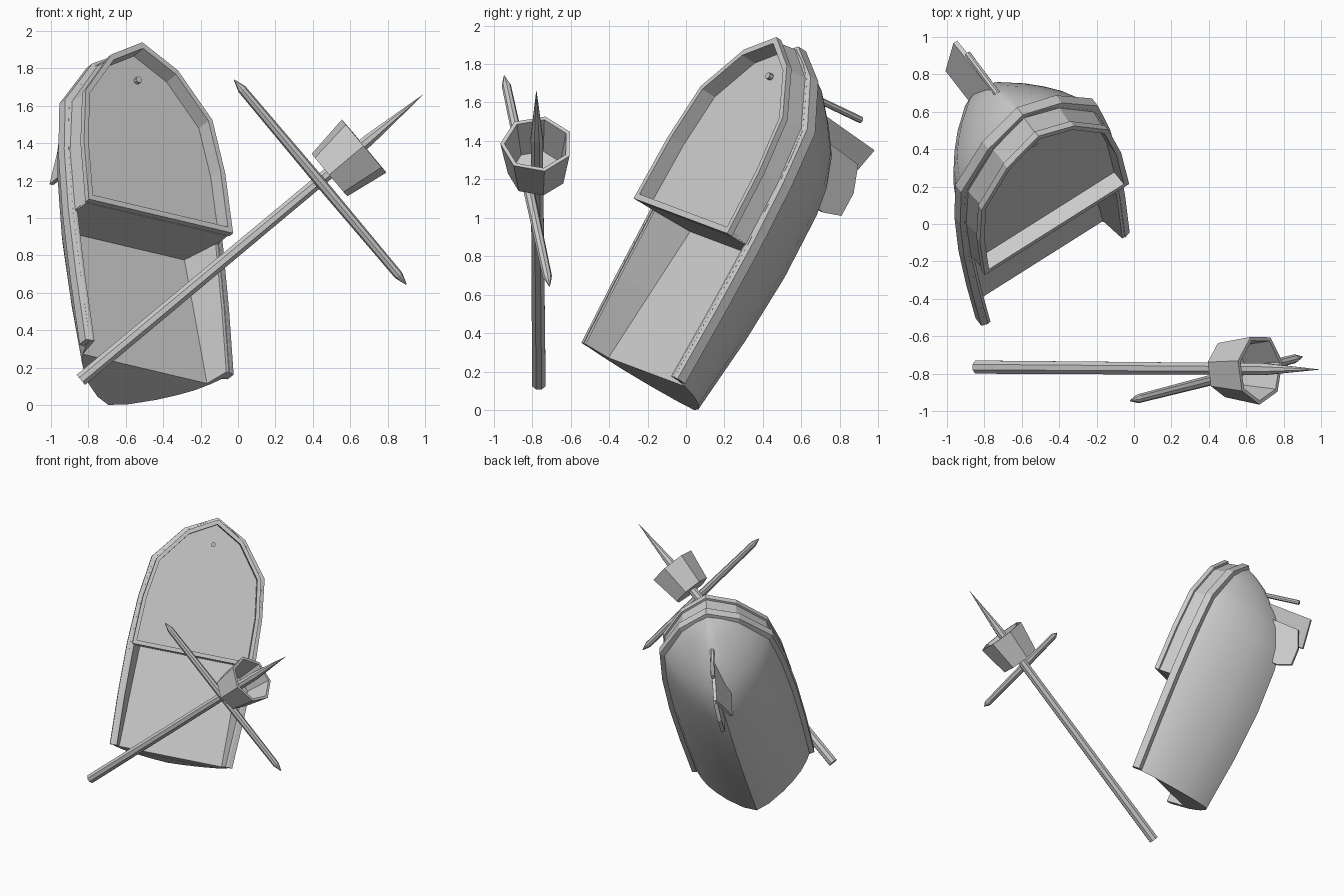
import bpy, bmesh, math
from mathutils import Vector

if "Cube" in bpy.data.objects:
    bpy.data.objects.remove(bpy.data.objects["Cube"])

# Tilted boat frame: R = across, F = towards the pointed end, U = deck normal
O = Vector((-0.415, -0.30, 0.26))
R = Vector((0.829, 0.523, -0.196)).normalized()
F = Vector((-0.094, 0.471, 0.877)).normalized()
U = R.cross(F).normalized()


def loc(r, f, u):
    return O + R * r + F * f + U * u


def finish(name, bm, angle=None):
    bmesh.ops.remove_doubles(bm, verts=bm.verts, dist=0.0005)
    bmesh.ops.recalc_face_normals(bm, faces=bm.faces)
    me = bpy.data.meshes.new(name)
    bm.to_mesh(me)
    bm.free()
    ob = bpy.data.objects.new(name, me)
    bpy.context.collection.objects.link(ob)
    if angle:
        bpy.ops.object.select_all(action='DESELECT')
        ob.select_set(True)
        bpy.context.view_layer.objects.active = ob
        bpy.ops.object.shade_smooth_by_angle(angle=math.radians(angle))
    return ob


def loft(name, rows, closed=False, caps=(), angle=None):
    """Skin rows of world points; caps lists row indices to fill."""
    bm = bmesh.new()
    vs = [[bm.verts.new(p) for p in row] for row in rows]
    n = len(rows[0])
    for a, b in zip(vs, vs[1:]):
        for i in range(n if closed else n - 1):
            j = (i + 1) % n
            bm.faces.new((a[i], a[j], b[j], b[i]))
    for c in caps:
        bm.faces.new(vs[c])
    return finish(name, bm, angle)


def tube(name, start, end, stations, n, phase=0, caps=(0, -1), angle=None):
    """Round part along a line; stations are (fraction, radius)."""
    start, end = Vector(start), Vector(end)
    m = (end - start).normalized()
    b1 = (Vector((0, 1, 0)) - m * m.y).normalized()
    b2 = b1.cross(m) * -1 if b1.cross(m).z < 0 else b1.cross(m)
    rows = []
    for t, rad in stations:
        c = start.lerp(end, t)
        rows.append([c + rad * (b1 * math.cos(phase + i * math.tau / n) +
                                b2 * math.sin(phase + i * math.tau / n)) for i in range(n)])
    return loft(name, rows, True, caps, angle)


def plate(name, outline, thick):
    offs = R * thick / 2
    pts = [loc(*p) for p in outline]
    return loft(name, [[p - offs for p in pts], [p + offs for p in pts]], True, (0, -1))


# Hull: stations (position, half width, depth) and a section curve
stations = [(0, .455, .51), (.4, .47, .57), (.785, .475, .60), (1.15, .46, .595),
            (1.3, .445, .57), (1.46, .42, .50), (1.59, .325, .395), (1.72, .225, .265),
            (1.79, .12, .16), (1.845, .004, .05)]
half = [(0, 1), (.22, .91), (.48, .73), (.66, .57), (.80, .42), (.91, .25), (.97, .12), (1, 0)]
section = [(-a, b) for a, b in reversed(half)] + half[1:]
rows = []
for k, (f, w, d) in enumerate(stations):
    rows.append([loc(a * w, f - (.04 * b if k == 0 else 0), -d * b) for a, b in section])
loft("hull", rows, angle=35)

# Transom: stern outline closed along the deck floor
bm = bmesh.new()
inner = [(.425, 0), (.40, -.15), (-.40, -.15), (-.425, 0)]
bm.faces.new([bm.verts.new(p) for p in rows[0] + [loc(r, 0, u) for r, u in inner]])
finish("transom", bm)

# Open deck: rim top, inner walls and floor
trough = []
for f, w, fl, u in [(0, .455, .40, -.15), (.4, .47, .395, -.185), (.79, .475, .39, -.22)]:
    prof = [(w, 0), (w - .03, 0), (fl, u)]
    prof += [(-r, z) for r, z in reversed(prof)]
    trough.append([loc(r, f, z) for r, z in prof])
loft("deck_well", trough)

# Wale: moulding around the hull at rim level
side = [(.455, 0), (.47, .4), (.475, .785), (.46, 1.15), (.42, 1.46), (.225, 1.72), (0, 1.845)]
path = side + [(-r, f) for r, f in reversed(side[:-1])]
wale = [[loc(r * s, f * (1 + (s - 1) * .2), u)
         for s, u in ((.97, -.075), (1.05, -.065), (1.05, -.008), (.97, .004))] for r, f in path]
loft("wale", wale, True, (0, -1))

# Raised end deck: walls, lip and sunken floor
rim = [(.465, .785), (.455, 1.15), (.408, 1.463), (.215, 1.722)]
ring = rim + [(0, 1.845)] + [(-r, f) for r, f in reversed(rim)]
levels = [(1, -.02), (.97, .10), (1, .105), (1, .14), (.935, .14), (.93, .05)]
loft("raised_deck", [[loc(r * s, 1.28 + (f - 1.28) * s, u) for r, f in ring] for s, u in levels],
     True, (-1,))

# Bulkhead below the raised deck
bulk = [(.455, .10), (.455, 0), (.385, -.23), (-.385, -.23), (-.455, 0), (-.455, .10)]
loft("bulkhead", [[loc(r, f, u) for r, u in bulk] for f in (.785, .81)], True, (0, -1))

# Rudder post, turned blade and fixed skeg
tube("rudder_post", loc(0, 1.65, .075), loc(0, 1.71, -.57), [(0, .018), (1, .018)], 8)
plate("rudder_blade", [(.01, 1.61, -.72), (-.07, 1.39, -.715), (-.07, 1.39, -.38), (.01, 1.63, -.32)], .025)
plate("skeg", [(.025, 1.50, -.66), (.025, 1.36, -.72), (.025, 1.225, -.72), (.025, 1.19, -.61),
               (.025, 1.20, -.45), (.025, 1.52, -.36)], .03)

# Mast with a pointed top
base, tip = Vector((-.84, -.765, .135)), Vector((.99, -.778, 1.66))
tube("mast", base, tip, [(0, .038), (.84, .034), (1, .001)], 8, math.pi / 8)

# Yard with pointed ends
tube("yard", (-.02, -.945, 1.738), (.90, -.71, .645),
     [(0, .003), (.045, .024), (.5, .029), (.955, .024), (1, .003)], 8)

# Lookout basket: hollow seven-sided cup
tube("basket", (.489, -.774, 1.23), (.674, -.776, 1.385),
     [(0, .152), (1, .19), (1, .168), (.1, .135)], 7, math.radians(25))
